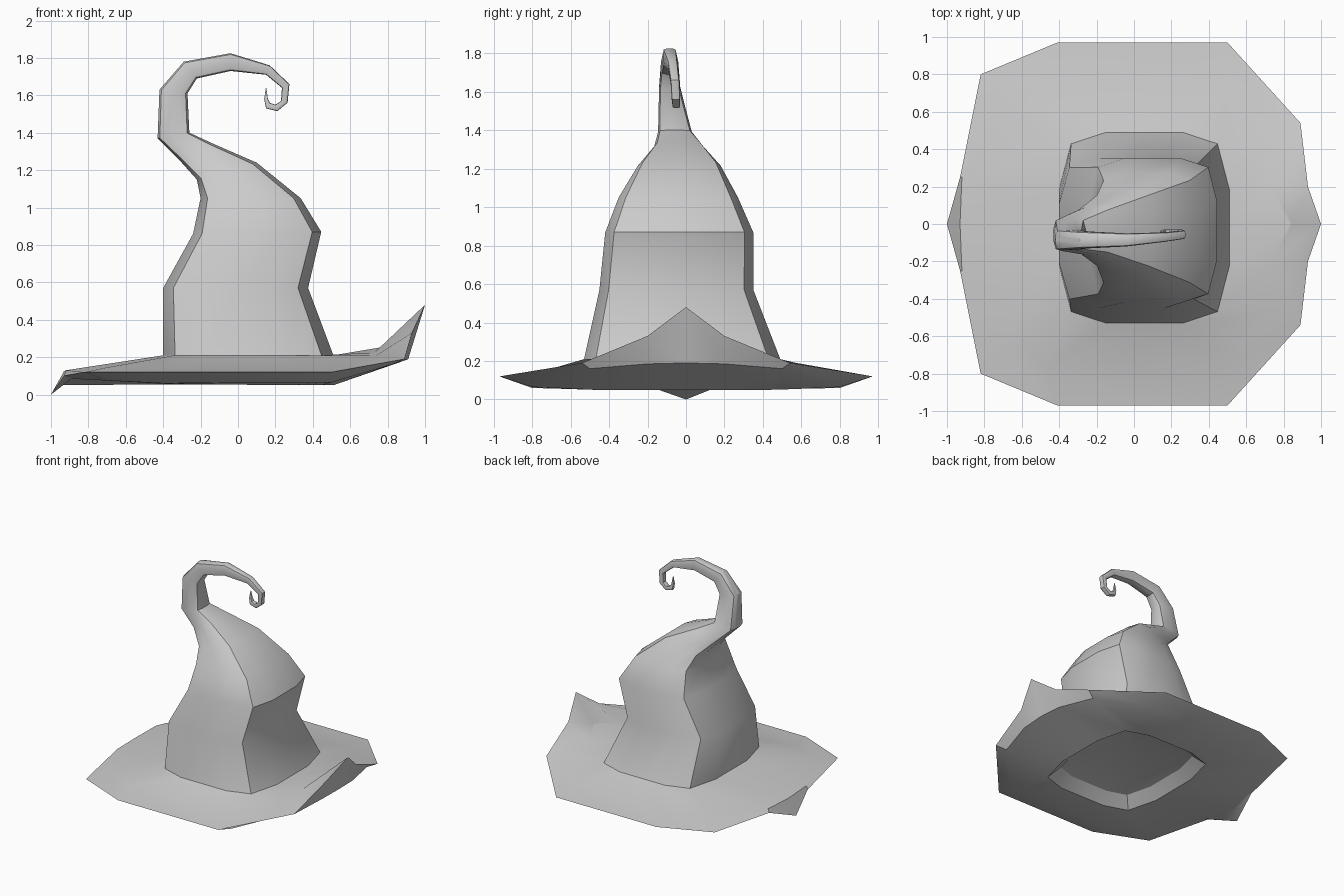
import bpy, bmesh, math

# Half outline of a rounded square (+x side round to -x side), mirrored in y
HALF = [(1, 0), (1, .4), (.86, .88), (.45, 1), (0, 1),
        (-.45, 1), (-.86, .88), (-1, .4), (-1, 0)]


def mirror(half):
    """Close a 9-point half ring into a 16-point ring."""
    return half + [(x, -y, z) for x, y, z in half[-2:0:-1]]


def section(lx, lz, rx, rz, y0, y1):
    """Rounded-square ring spanning left point, right point and y range."""
    flat = mirror([(u, v, 0) for u, v in HALF])
    return [(lx + (rx - lx) * (u + 1) / 2,
             y0 + (y1 - y0) * (v + 1) / 2,
             lz + (rz - lz) * (u + 1) / 2) for u, v, _ in flat]


def loft(name, rings, angle, cap_start=False, cap_end=False):
    bm = bmesh.new()
    loops = [[bm.verts.new(p) for p in r] for r in rings]
    for a, b in zip(loops, loops[1:]):
        n = len(a)
        for i in range(n):
            j = (i + 1) % n
            bm.faces.new((a[i], a[j], b[j], b[i]))
    if cap_start:
        bm.faces.new(loops[0][::-1])
    if cap_end:
        bm.faces.new(loops[-1])
    bmesh.ops.recalc_face_normals(bm, faces=bm.faces[:])
    me = bpy.data.meshes.new(name)
    bm.to_mesh(me)
    bm.free()
    ob = bpy.data.objects.new(name, me)
    bpy.context.collection.objects.link(ob)
    bpy.ops.object.select_all(action='DESELECT')
    ob.select_set(True)
    bpy.context.view_layer.objects.active = ob
    bpy.ops.object.shade_smooth_by_angle(angle=math.radians(angle))
    return ob


# Crown: slumped cone that bends left then curls over to the right
crown = [
    (-.40, .21, .51, .21, -.53, .49),
    (-.40, .57, .375, .57, -.45, .35),
    (-.24, .86, .445, .87, -.42, .35),
    (-.20, 1.05, .335, 1.05, -.35, .27),
    (-.22, 1.15, .10, 1.24, -.25, .18),
    (-.31, 1.25, -.13, 1.34, -.165, .09),
    (-.43, 1.37, -.26, 1.40, -.145, .03),
    (-.42, 1.63, -.27, 1.61, -.14, -.03),
    (-.29, 1.78, -.22, 1.69, -.13, -.04),
    (-.04, 1.825, -.04, 1.73, -.12, -.05),
    (.17, 1.76, .15, 1.71, -.095, -.045),
    (.275, 1.66, .235, 1.64, -.08, -.035),
    (.265, 1.56, .23, 1.57, -.075, -.03),
    (.21, 1.515, .20, 1.55, -.07, -.03),
    (.15, 1.53, .17, 1.56, -.065, -.03),
    (.14, 1.58, .16, 1.58, -.06, -.035),
    (.149, 1.64, .151, 1.64, -.05, -.045),
]
loft("hat_crown", [section(*c) for c in crown], 38, cap_end=True)

# Brim: drooping left point, upturned right point, shallow hollow beneath
fold = mirror([(.84, 0, .265), (.73, .2, .225), (.74, .46, .21),
               (.5, .75, .145), (0, .75, .145), (-.45, .75, .145),
               (-.7, .66, .145), (-.92, .25, .13), (-.93, 0, .125)])
edge = mirror([(1, 0, .48), (.93, .2, .33), (.89, .54, .19),
               (.5, .97, .12), (.05, .97, .12), (-.41, .97, .12),
               (-.82, .80, .12), (-.93, .25, .10), (-1, 0, 0)])
under = mirror([(.91, 0, .19), (.90, .2, .185), (.82, .5, .16),
                (.5, .8, .065), (0, .8, .065), (-.4, .8, .06),
                (-.7, .68, .075), (-.89, .24, .085), (-.94, 0, .05)])
brim = [
    section(-.40, .21, .51, .21, -.53, .49),
    fold, edge, under,
    section(-.40, .055, .51, .05, -.53, .49),
    section(-.32, .13, .43, .13, -.45, .41),
    section(-.18, .16, .28, .16, -.27, .24),
]
loft("hat_brim", brim, 30, cap_end=True)
